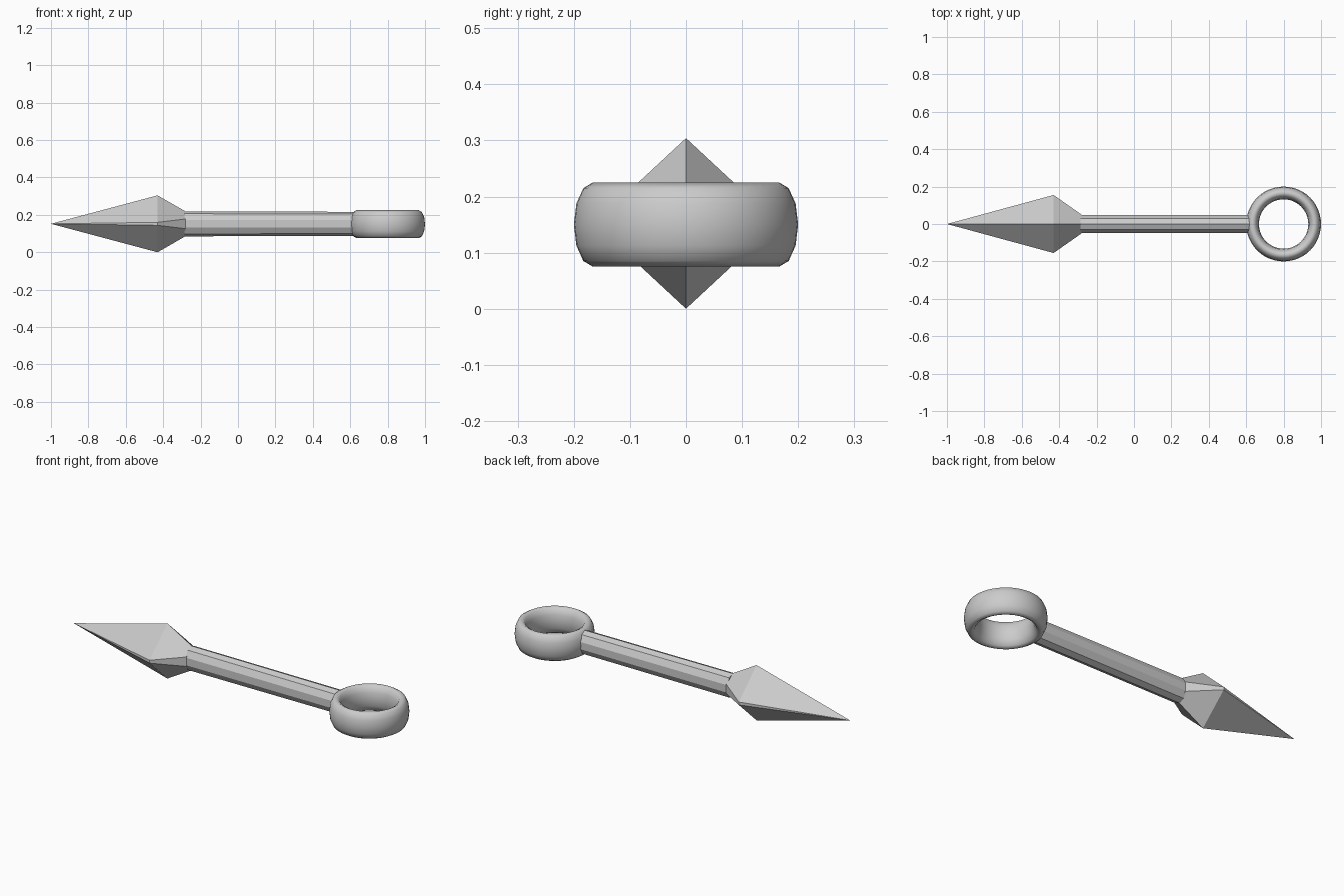
import bpy, bmesh
from math import sin, cos, pi

if "Cube" in bpy.data.objects:
    bpy.data.objects.remove(bpy.data.objects["Cube"])

MID = 0.152  # height of the long axis


def loft(name, sections, tip_x=None):
    """Skin closed (y, z) sections placed along x, optionally starting at a tip."""
    bm = bmesh.new()
    rings = [[bm.verts.new((x, y, MID + z)) for y, z in pts] for x, pts in sections]
    n = len(rings[0])
    for a, b in zip(rings, rings[1:]):
        for i in range(n):
            j = (i + 1) % n
            bm.faces.new((a[i], a[j], b[j], b[i]))
    if tip_x is None:
        bm.faces.new(rings[0])
    else:
        tip = bm.verts.new((tip_x, 0, MID))
        for i in range(n):
            bm.faces.new((tip, rings[0][(i + 1) % n], rings[0][i]))
    bm.faces.new(rings[-1])
    bmesh.ops.recalc_face_normals(bm, faces=bm.faces)
    mesh = bpy.data.meshes.new(name)
    bm.to_mesh(mesh)
    bm.free()
    obj = bpy.data.objects.new(name, mesh)
    bpy.context.collection.objects.link(obj)
    return obj


def blade_section(half_w, half_h, flat):
    """Diamond whose side corners are cut by a narrow flat."""
    return [(0, half_h), (half_w, flat), (half_w, -flat),
            (0, -half_h), (-half_w, -flat), (-half_w, flat)]


def oval(ry, rz, n=10):
    return [(ry * sin(2 * pi * i / n), rz * cos(2 * pi * i / n)) for i in range(n)]


# Faceted blade with a short back taper
loft("blade", [(-0.43, blade_section(0.155, 0.152, 0.008)),
               (-0.28, blade_section(0.05, 0.066, 0.026))], tip_x=-1.0)

# Oval handle, ending inside the ring's wall
loft("handle", [(-0.285, oval(0.051, 0.067)), (0.63, oval(0.051, 0.064))])

# Tall finger ring
bpy.ops.mesh.primitive_torus_add(location=(0.8, 0, 0.15), major_radius=0.166,
                                 minor_radius=0.034, major_segments=48,
                                 minor_segments=12)
ring = bpy.context.object
ring.name = "ring"
ring.scale.z = 0.075 / 0.034
bpy.ops.object.transform_apply(location=False, rotation=False, scale=True)
bpy.ops.object.shade_smooth()
